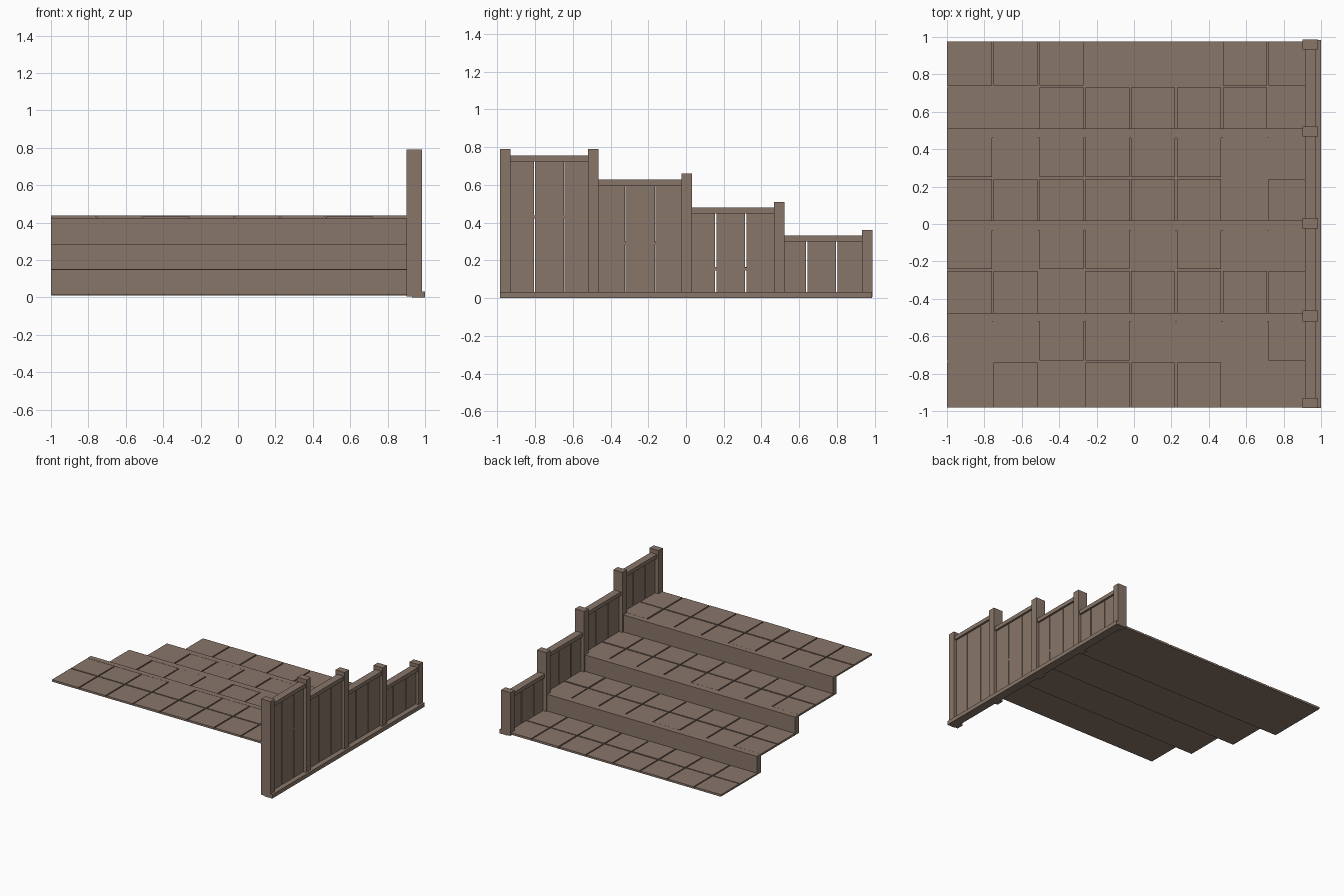
import bpy, bmesh, random

if "Cube" in bpy.data.objects:
    bpy.data.objects.remove(bpy.data.objects["Cube"])
random.seed(4)

mat = bpy.data.materials.new("weathered_brown")
mat.diffuse_color = (0.25, 0.182, 0.142, 1)
mat.use_nodes = True
mat.node_tree.nodes["Principled BSDF"].inputs["Base Color"].default_value = mat.diffuse_color


def boxes(name, items):
    """One object from several boxes, each (x0, x1, y0, y1, z0, z1)."""
    bm = bmesh.new()
    for x0, x1, y0, y1, z0, z1 in items:
        vs = bmesh.ops.create_cube(bm, size=1)["verts"]
        for v in vs:
            v.co.x = x1 if v.co.x > 0 else x0
            v.co.y = y1 if v.co.y > 0 else y0
            v.co.z = z1 if v.co.z > 0 else z0
    me = bpy.data.meshes.new(name)
    bm.to_mesh(me)
    bm.free()
    me.materials.append(mat)
    ob = bpy.data.objects.new(name, me)
    bpy.context.collection.objects.link(ob)
    return ob


# terrace levels, highest at the front: y start, seam, y end, top of paving
levels = [(-0.98, -0.735, -0.475, 0.437),
          (-0.52, -0.245, 0.02, 0.298),
          (-0.035, 0.245, 0.51, 0.163),
          (0.46, 0.735, 0.975, 0.027)]
riser_y = [(-0.52, -0.475), (-0.035, 0.02), (0.46, 0.51)]
PITCH, GAP = 0.245, 0.010

for i, (y0, ym, y1, top) in enumerate(levels):
    # tread start: behind the riser of the level above
    ys = y0 if i == 0 else riser_y[i - 1][1]
    ye = y1 if i == 3 else riser_y[i][0]
    # thin bed closing the joints
    boxes(f"paving_bed_{i+1}", [(-0.998, 0.955, ys, ye, top - 0.016, top - 0.008)])
    # two rows of square slabs with joints, slightly uneven
    tiles = []
    for c in range(8):
        xa = -1 + c * PITCH + (GAP / 2 if c else 0)
        xb = -1 + (c + 1) * PITCH - GAP / 2
        for ya, yb in ((ys, ym - GAP / 2), (ym + GAP / 2, ye)):
            dz = random.uniform(-0.001, 0.002)
            tiles.append((xa, xb, ya, yb, top - 0.011 + dz, top + dz))
    boxes(f"paving_slabs_{i+1}", tiles)

# solid risers between levels
for i, (ya, yb) in enumerate(riser_y):
    boxes(f"step_riser_{i+1}",
          [(-1, 0.94, ya, yb, levels[i + 1][3] - 0.014, levels[i][3] + 0.001)])

# fence posts
posts = [(-0.985, -0.93, 0.79), (-0.52, -0.463, 0.79), (-0.025, 0.033, 0.66),
         (0.467, 0.522, 0.51), (0.932, 0.987, 0.36)]
for i, (ya, yb, h) in enumerate(posts):
    boxes(f"fence_post_{i+1}", [(0.90, 0.983, ya, yb, 0.005, h)])

# fence bays: three boards and a top rail each
bays = [(0.755, (-0.803, -0.645), 0.005), (0.627, (-0.322, -0.163), 0.005),
        (0.48, (0.158, 0.317), 0.009), (0.332, (0.64, 0.80), 0.008)]
for i, (h, gaps, g) in enumerate(bays):
    ya, yb = posts[i][1], posts[i + 1][0]
    boxes(f"top_rail_{i+1}", [(0.914, 0.974, ya, yb, h - 0.032, h)])
    edges = [ya - g / 2, *gaps, yb + g / 2]
    boxes(f"fence_boards_{i+1}",
          [(0.93, 0.958, edges[k] + g / 2, edges[k + 1] - g / 2, 0.01, h - 0.03)
           for k in range(3)])

# bottom sill along the outside of the fence
boxes("fence_sill", [(0.93, 1.0, -0.985, 0.985, 0.0, 0.032)])
